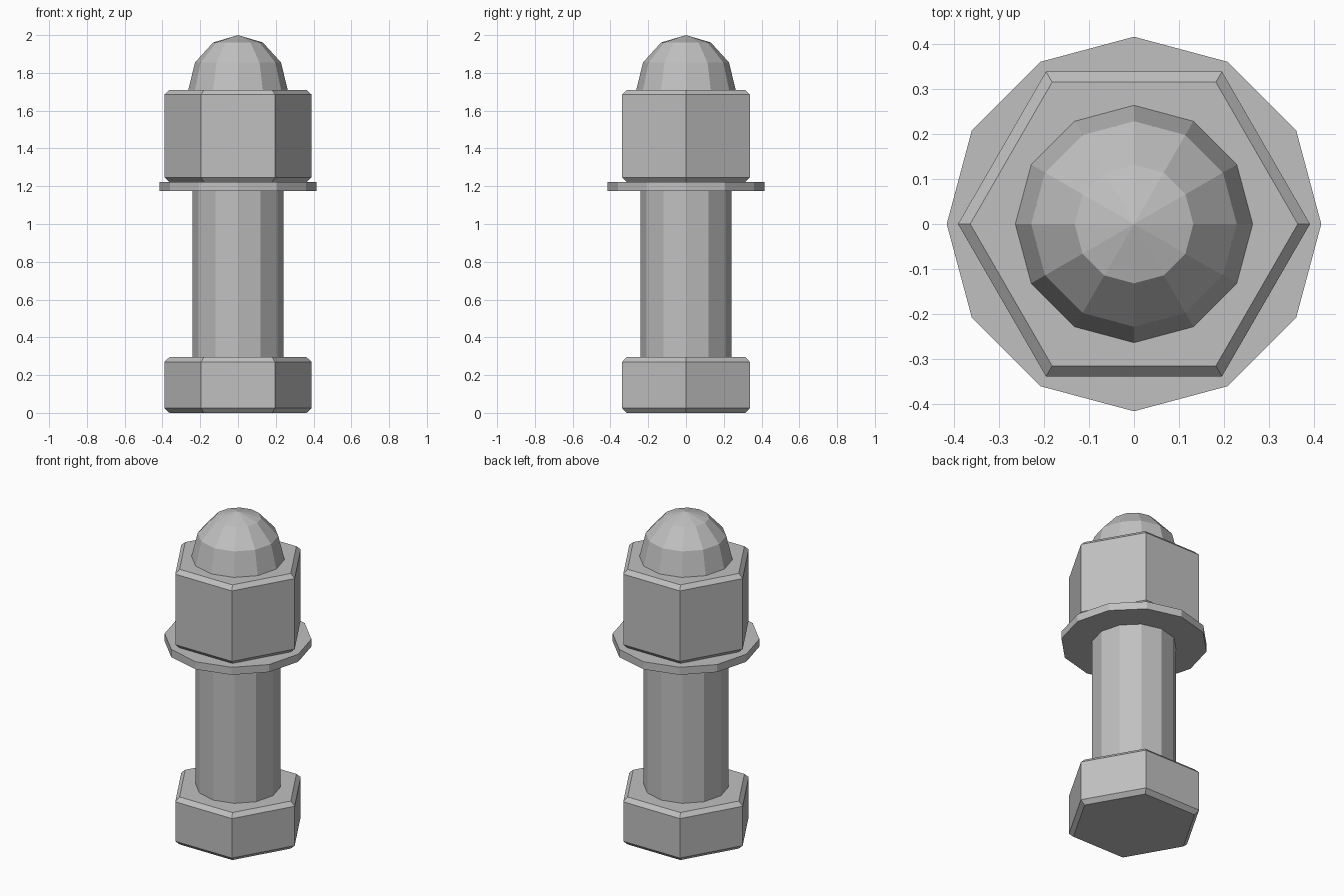
import bpy, bmesh
from math import sin, cos, radians, tau

cube = bpy.data.objects.get("Cube")
if cube:
    bpy.data.objects.remove(cube, do_unlink=True)

steel = bpy.data.materials.new("steel grey")
steel.use_nodes = True
colour = (0.53, 0.53, 0.53, 1)
steel.diffuse_color = colour
steel.node_tree.nodes["Principled BSDF"].inputs["Base Color"].default_value = colour


def turned(name, sides, profile):
    """Flat-faced solid from (radius, height) pairs; zero radius makes a tip."""
    bm = bmesh.new()
    rings = []
    for r, z in profile:
        count = sides if r > 0 else 1
        rings.append([bm.verts.new((r * cos(tau * i / sides), r * sin(tau * i / sides), z))
                      for i in range(count)])
    for low, high in zip(rings, rings[1:]):
        for i in range(sides):
            j = (i + 1) % sides
            if len(high) == 1:
                bm.faces.new((low[i], low[j], high[0]))
            else:
                bm.faces.new((low[i], low[j], high[j], high[i]))
    bm.faces.new(rings[0][::-1])
    if len(rings[-1]) > 1:
        bm.faces.new(rings[-1])
    mesh = bpy.data.meshes.new(name)
    bm.to_mesh(mesh)
    bm.free()
    mesh.materials.append(steel)
    obj = bpy.data.objects.new(name, mesh)
    bpy.context.collection.objects.link(obj)
    return obj


def hexagon(name, bottom, top, radius=0.39, chamfer=0.025):
    """Six-sided block with chamfered rims."""
    inner = radius - 0.027
    turned(name, 6, [(inner, bottom), (radius, bottom + chamfer),
                     (radius, top - chamfer), (inner, top)])


# Bolt head, shaft, washer and nut
hexagon("bolt_head", 0, 0.295)
turned("shaft", 12, [(0.24, 0.28), (0.24, 1.2)])
turned("washer", 12, [(0.415, 1.175), (0.415, 1.222)])
hexagon("nut", 1.222, 1.71)

# Domed cap on the nut
dome = [(0.263 * cos(radians(a)), 1.71 + 0.29 * sin(radians(a))) for a in (0, 30, 60)]
turned("dome_cap", 12, dome + [(0, 2)])
